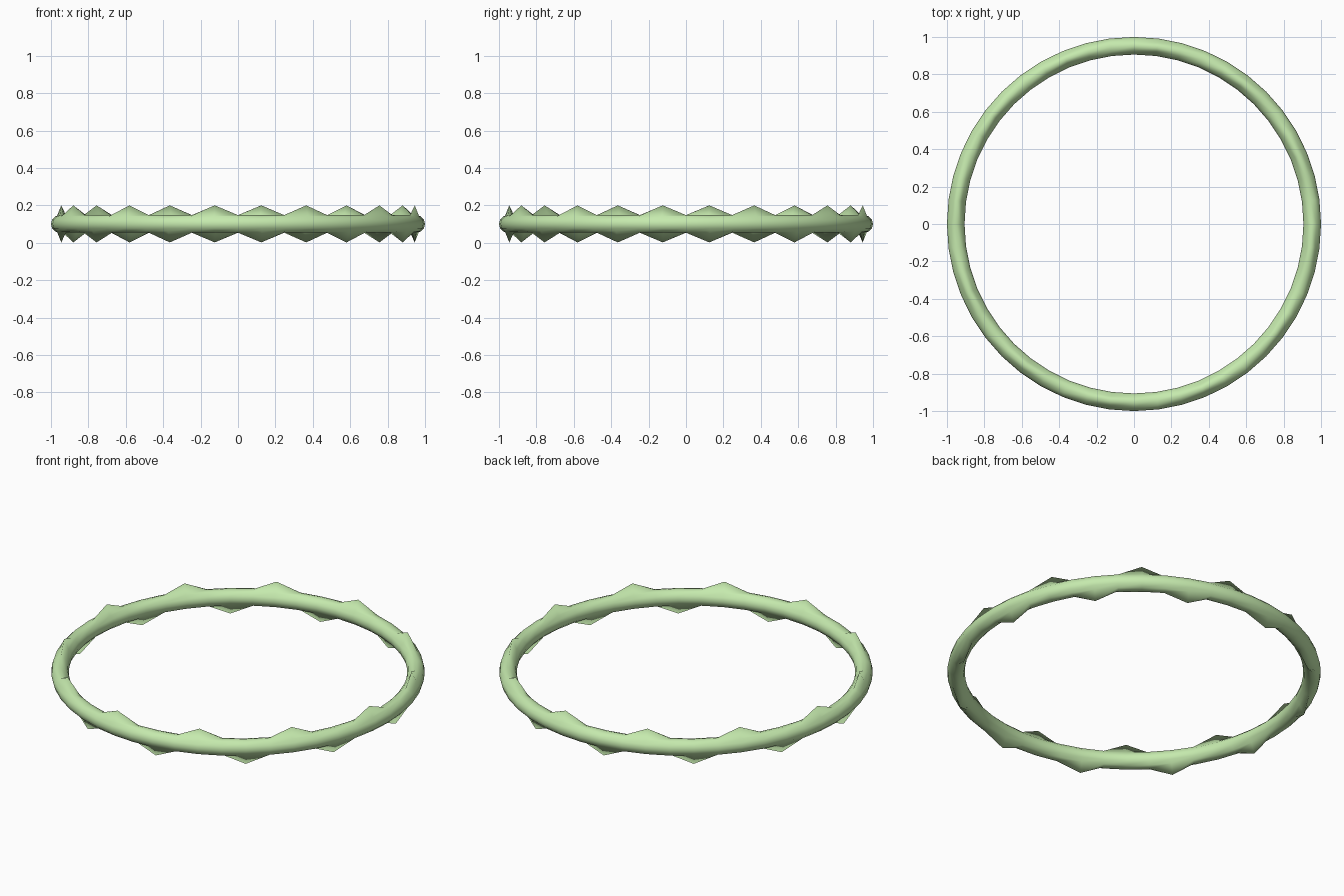
import bpy

if "Cube" in bpy.data.objects:
    bpy.data.objects.remove(bpy.data.objects["Cube"])

MAJOR, MINOR = 0.953, 0.047
SEGS, SIDES = 48, 12
CENTRE_Z, PEAK = 0.101, 0.099

# Round ring
bpy.ops.mesh.primitive_torus_add(
    major_segments=SEGS, minor_segments=SIDES,
    major_radius=MAJOR, minor_radius=MINOR, location=(0, 0, CENTRE_Z))
ring = bpy.context.object
ring.name = "spiked_ring"

# Pull crest points up and base points down, alternating every 15 degrees
for i in range(SEGS):
    section = ring.data.vertices[i * SIDES:(i + 1) * SIDES]
    if i % 4 == 3:
        max(section, key=lambda v: v.co.z).co.z = PEAK
    elif i % 4 == 1:
        min(section, key=lambda v: v.co.z).co.z = -PEAK

# Smooth tube
bpy.ops.object.shade_smooth()

# Pale green colour
mat = bpy.data.materials.new("pale_green")
mat.diffuse_color = (0.56, 0.82, 0.42, 1)
mat.use_nodes = True
mat.node_tree.nodes["Principled BSDF"].inputs["Base Color"].default_value = mat.diffuse_color
ring.data.materials.append(mat)
